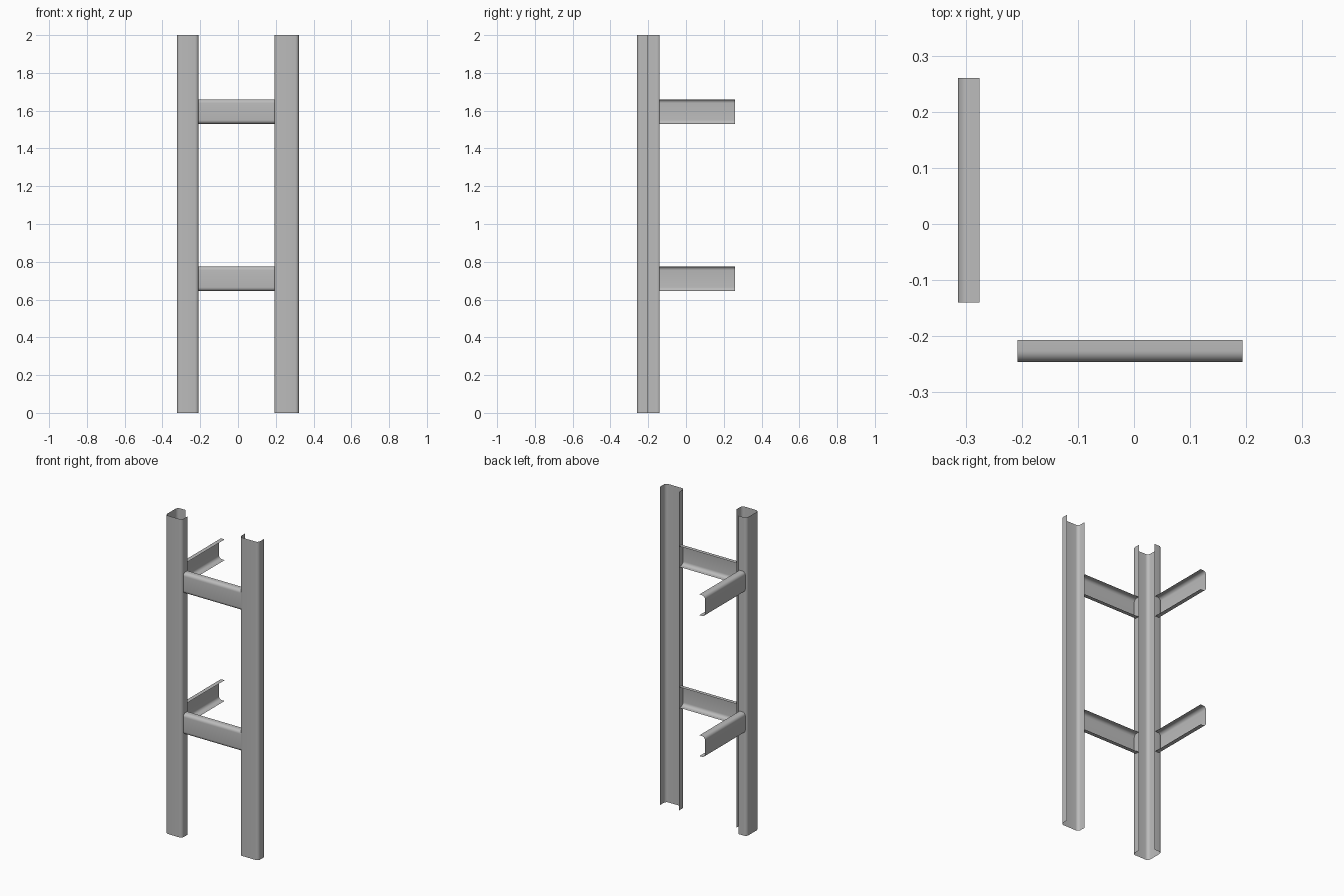
import bpy, bmesh, math
from mathutils import Vector

cube = bpy.data.objects.get("Cube")
if cube:
    bpy.data.objects.remove(cube, do_unlink=True)

# Single plain steel colour
GREY = (0.5, 0.5, 0.5, 1.0)
steel = bpy.data.materials.new("steel_grey")
steel.use_nodes = True
steel.diffuse_color = GREY
steel.node_tree.nodes["Principled BSDF"].inputs["Base Color"].default_value = GREY


def rounded(points, radius, steps=6):
    """Open path with every inner right-angle corner filleted."""
    pts = [Vector(p) for p in points]
    path = [pts[0]]
    for before, corner, after in zip(pts, pts[1:], pts[2:]):
        u = (before - corner).normalized() * radius
        v = (after - corner).normalized() * radius
        centre = corner + u + v
        for i in range(steps + 1):
            a = math.pi / 2 * i / steps
            path.append(centre - v * math.cos(a) - u * math.sin(a))
    return path + [pts[-1]]


def sheet(name, points, sweep, radius=0.02):
    """Bent thin sheet: a rounded profile swept along a straight line."""
    bm = bmesh.new()
    path = rounded(points, radius)
    sweep = Vector(sweep)
    near = [bm.verts.new(p) for p in path]
    far = [bm.verts.new(p + sweep) for p in path]
    for i in range(len(path) - 1):
        face = bm.faces.new((near[i], near[i + 1], far[i + 1], far[i]))
        face.smooth = True
    mesh = bpy.data.meshes.new(name)
    bm.to_mesh(mesh)
    bm.free()
    mesh.materials.append(steel)
    obj = bpy.data.objects.new(name, mesh)
    bpy.context.collection.objects.link(obj)
    return obj


HEIGHT = 2.0
FRONT, LIP = -0.26, -0.205

# Corner post: two webs, each ending in a returned lip
sheet("corner_post",
      [(-0.268, -0.14, 0), (-0.323, -0.14, 0), (-0.323, FRONT, 0),
       (-0.208, FRONT, 0), (-0.208, LIP, 0)], (0, 0, HEIGHT))

# Side post: channel open to the back
sheet("side_post",
      [(0.193, LIP, 0), (0.193, FRONT, 0), (0.323, FRONT, 0), (0.323, LIP, 0)],
      (0, 0, HEIGHT))

# Horizontal rails: channels running across the front and towards the back
for level, low in (("lower", 0.645), ("upper", 1.53)):
    high = low + 0.13
    sheet(level + "_front_rail",
          [(-0.208, y, z) for y, z in
           ((-0.207, high), (-0.246, high), (-0.246, low), (-0.207, low))],
          (0.401, 0, 0))
    sheet(level + "_side_rail",
          [(x, -0.14, z) for x, z in
           ((-0.275, low), (-0.314, low), (-0.314, high), (-0.275, high))],
          (0, 0.4, 0))
